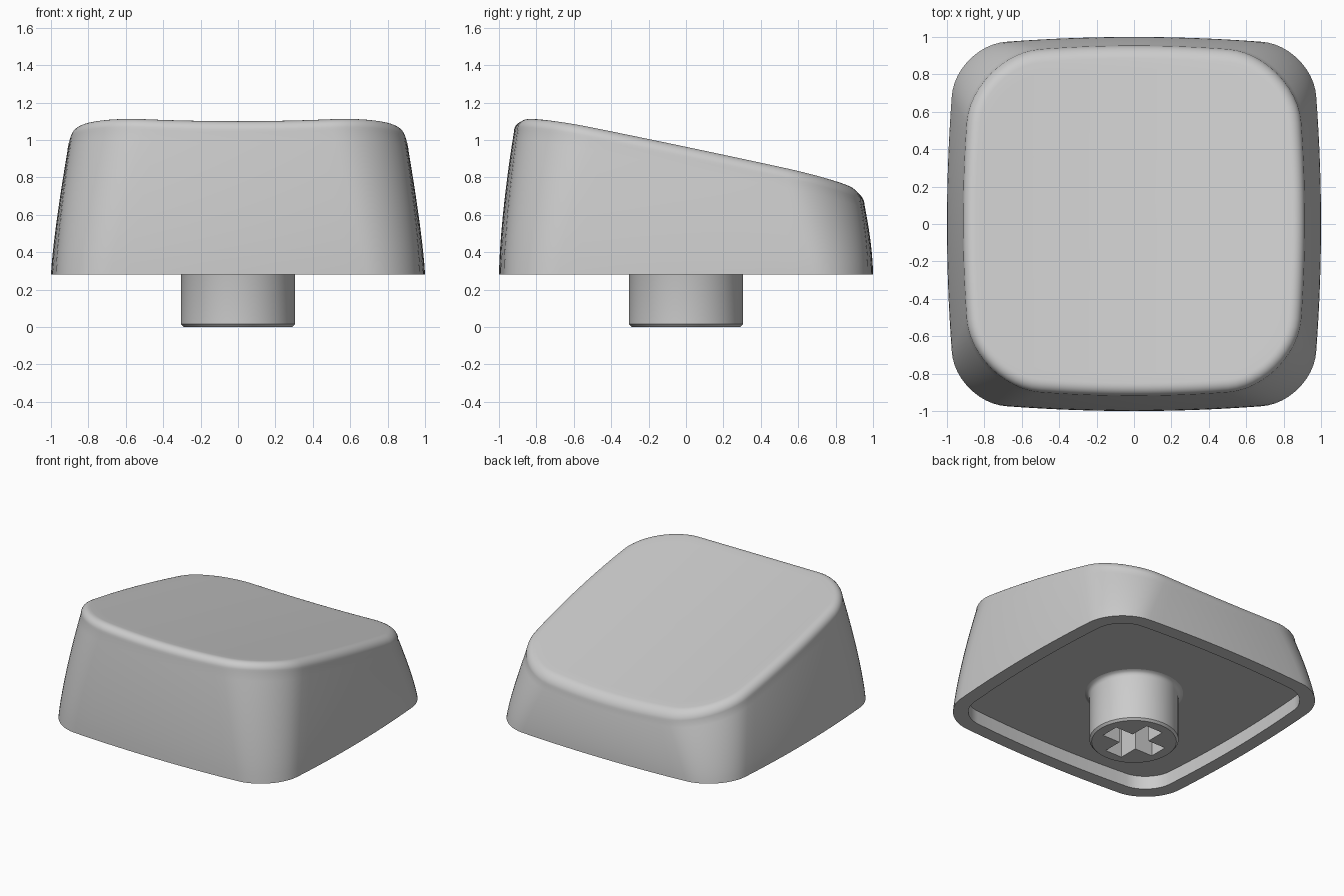
import bpy, bmesh, math

cube = bpy.data.objects.get("Cube")
if cube:
    bpy.data.objects.remove(cube, do_unlink=True)

# One plain grey plastic
plastic = bpy.data.materials.new("grey_plastic")
plastic.use_nodes = True
GREY = (0.6, 0.6, 0.6, 1)
plastic.diffuse_color = GREY
plastic.node_tree.nodes["Principled BSDF"].inputs["Base Color"].default_value = GREY

RIM, FLOOR, FILLET = 0.28, 0.38, 0.07


def outline(a, b, r, bow=0.05, cy=0.0, arc=12, side=14):
    """Rounded rectangle whose four sides bow outward."""
    corners = []
    for k, (sx, sy) in enumerate([(1, 1), (-1, 1), (-1, -1), (1, -1)]):
        angles = [(k + i / arc) * math.pi / 2 for i in range(arc + 1)]
        corners.append([(sx * (a - r) + r * math.cos(t), sy * (b - r) + r * math.sin(t))
                        for t in angles])
    pts = []
    for k in range(4):
        pts += corners[k]
        (x0, y0), (x1, y1) = corners[k][-1], corners[(k + 1) % 4][0]
        pts += [(x0 + (x1 - x0) * i / side, y0 + (y1 - y0) * i / side)
                for i in range(1, side)]
    return [(x * (1 - bow * (y / b) ** 2), cy + y * (1 - bow * (x / a) ** 2))
            for x, y in pts]


def dish(x, y):
    """Height of the sloping, cylindrically scooped top."""
    return 0.92 - 0.21 * y + 0.06 * x * x


def loft(name, rings):
    """Bridge rings of equal length and cap both ends."""
    bm = bmesh.new()
    loops = [[bm.verts.new(p) for p in ring] for ring in rings]
    for low, high in zip(loops, loops[1:]):
        for i in range(len(low)):
            j = (i + 1) % len(low)
            bm.faces.new((low[i], low[j], high[j], high[i]))
    bm.faces.new(loops[0])
    bm.faces.new(loops[-1])
    bmesh.ops.recalc_face_normals(bm, faces=bm.faces)
    mesh = bpy.data.meshes.new(name)
    bm.to_mesh(mesh)
    bm.free()
    mesh.materials.append(plastic)
    obj = bpy.data.objects.new(name, mesh)
    bpy.context.collection.objects.link(obj)
    return obj


def activate(obj):
    bpy.ops.object.select_all(action='DESELECT')
    obj.select_set(True)
    bpy.context.view_layer.objects.active = obj


# Shallow recess under the cap
inner = outline(0.9, 0.9, 0.2)
rings = [[(x, y, z) for x, y in inner] for z in (FLOOR, RIM)]

# Curved, tapering walls
WALL = 12
for i in range(WALL + 1):
    t = i / WALL
    front, back = 0.08 * t ** 1.5, 0.045 * t ** 1.7
    a, b, cy = 1 - 0.085 * t ** 1.3, 1 - (front + back) / 2, (front - back) / 2
    r, bow = 0.28 + 0.1 * t, 0.05 + 0.01 * t
    rings.append([(x, y, RIM + (dish(x, y) - FILLET - RIM) * t)
                  for x, y in outline(a, b, r, bow, cy)])

# Rounded top edge
for i in range(1, 9):
    phi = i / 8 * math.pi / 2
    inset, drop = FILLET * (1 - math.cos(phi)), FILLET * (1 - math.sin(phi))
    rings.append([(x, y, dish(x, y) - drop)
                  for x, y in outline(a - inset, b - inset, r - inset, bow, cy)])

# Scooped top, shrinking to the middle
for i in range(1, 16):
    s = 1 - i / 16
    rings.append([(x, y, dish(x, y)) for x, y in
                  outline((a - inset) * s, (b - inset) * s, (r - inset) * s, bow, cy)])
cap = loft("key_cap", rings)

# Round stem with a chamfered foot and a flared root
profile = [(0.29, 0), (0.305, 0.015), (0.305, 0.345), (0.31, 0.362),
           (0.32, 0.374), (0.337, FLOOR), (0.337, FLOOR + 0.01)]
SEG = 64
stem = loft("stem", [[(r * math.cos(i * math.tau / SEG), r * math.sin(i * math.tau / SEG), z)
                      for i in range(SEG)] for r, z in profile])

# Cross-shaped socket cut up into the stem
L, W = 0.218, 0.07
arm = [(L, -W), (L, W), (W, W)]
cross = []
for k in range(4):
    c, s = round(math.cos(k * math.pi / 2)), round(math.sin(k * math.pi / 2))
    cross += [(x * c - y * s, x * s + y * c) for x, y in arm]
cutter = loft("socket_cutter", [[(x, y, z) for x, y in cross] for z in (-0.1, 0.28)])
cutter.hide_render = True
cut = stem.modifiers.new("socket", 'BOOLEAN')
cut.operation = 'DIFFERENCE'
cut.solver = 'EXACT'
cut.object = cutter
activate(stem)
bpy.ops.object.modifier_apply(modifier=cut.name)
bpy.data.objects.remove(cutter, do_unlink=True)

# Smooth shading with crisp rims
for obj in (cap, stem):
    activate(obj)
    bpy.ops.object.shade_smooth_by_angle(angle=math.radians(32))
